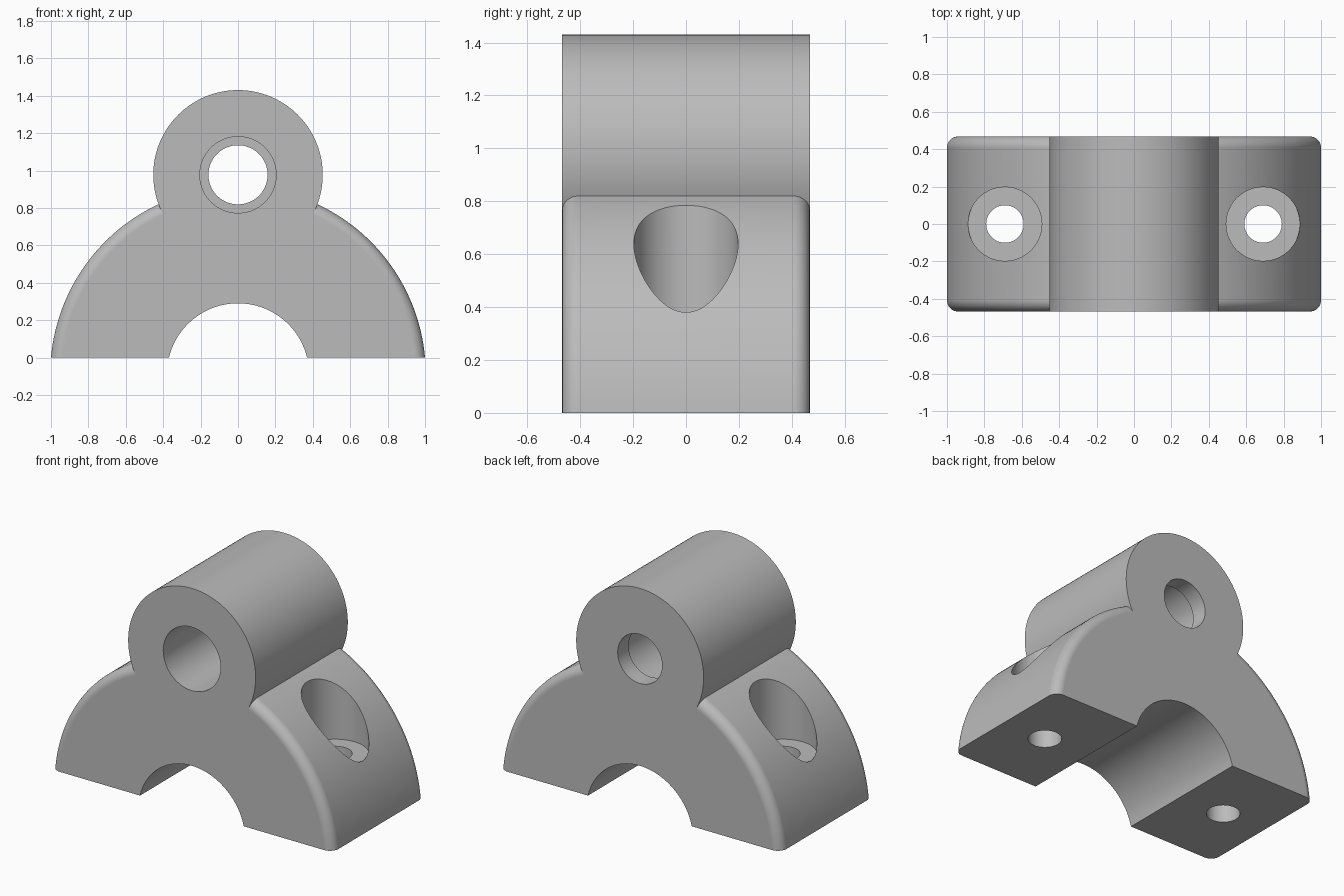
import bpy, bmesh, math
from mathutils import Matrix

default = bpy.data.objects.get("Cube")
if default:
    bpy.data.objects.remove(default, do_unlink=True)

HALF_Y = 0.468          # half the clamp's depth
ARC_Z = -0.09           # height of the saddle arc's centre
BOSS_Z = 0.977          # height of the pivot boss's axis
FILLET = 0.06

grey = bpy.data.materials.new("grey metal")
grey.use_nodes = True
colour = (0.5, 0.5, 0.5, 1)
grey.diffuse_color = colour
grey.node_tree.nodes["Principled BSDF"].inputs["Base Color"].default_value = colour


def make_object(name, bm):
    mesh = bpy.data.meshes.new(name)
    bm.to_mesh(mesh)
    bm.free()
    mesh.materials.append(grey)
    obj = bpy.data.objects.new(name, mesh)
    bpy.context.collection.objects.link(obj)
    return obj


def cylinder(name, radius, start, end, axis, x=0, z=0, sides=96, fillet=0):
    """Cylinder from start to end along the y or z axis."""
    bm = bmesh.new()
    bmesh.ops.create_cone(bm, cap_ends=True, segments=sides, radius1=radius,
                          radius2=radius, depth=end - start)
    if fillet:
        rims = [e for e in bm.edges
                if abs(e.verts[0].co.z - e.verts[1].co.z) < 0.001]
        bmesh.ops.bevel(bm, geom=rims, offset=fillet, segments=8,
                        profile=0.5, affect='EDGES')
    middle = (start + end) / 2
    if axis == 'y':
        place = Matrix.Translation((x, middle, z)) @ Matrix.Rotation(math.pi / 2, 4, 'X')
    else:
        place = Matrix.Translation((x, 0, middle))
    bmesh.ops.transform(bm, matrix=place, verts=bm.verts)
    return make_object(name, bm)


def combine(target, tool, operation):
    """Apply a boolean and discard the tool."""
    mod = target.modifiers.new(operation.title(), 'BOOLEAN')
    mod.operation = operation
    mod.solver = 'EXACT'
    mod.object = tool
    tool.hide_render = True
    bpy.context.view_layer.objects.active = target
    bpy.ops.object.modifier_apply(modifier=mod.name)
    bpy.data.objects.remove(tool, do_unlink=True)


# Arched saddle with rounded outer rims
clamp = cylinder("saddle_clamp", 1.004, -HALF_Y, HALF_Y, 'y', z=ARC_Z,
                 sides=192, fillet=FILLET)

# Pivot boss on top
boss = cylinder("pivot_boss", 0.453, -HALF_Y, HALF_Y, 'y', z=BOSS_Z, sides=128)
combine(clamp, boss, 'UNION')

# Flat underside
bm = bmesh.new()
bmesh.ops.create_cube(bm, size=3, matrix=Matrix.Translation((0, 0, -1.5)))
combine(clamp, make_object("base_cutter", bm), 'DIFFERENCE')

# Pipe channel, pivot hole and its deep counterbore from the front
for name, radius, start, end, z in (
        ("channel_cutter", 0.38, -1, 1, ARC_Z),
        ("pivot_hole_cutter", 0.158, -1, 1, BOSS_Z),
        ("pivot_counterbore_cutter", 0.204, -1, HALF_Y - 0.11, BOSS_Z)):
    combine(clamp, cylinder(name, radius, start, end, 'y', z=z), 'DIFFERENCE')

# Counterbored bolt holes on both sides
for side in (-1, 1):
    for name, radius, bottom in (("bolt_hole_cutter", 0.1, -1),
                                 ("bolt_counterbore_cutter", 0.197, 0.375)):
        combine(clamp, cylinder(name, radius, bottom, 2, 'z', x=side * 0.69),
                'DIFFERENCE')

# Smooth curved faces, crisp edges, flat ends
bpy.ops.object.select_all(action='DESELECT')
clamp.select_set(True)
bpy.context.view_layer.objects.active = clamp
bpy.ops.object.shade_smooth_by_angle(angle=math.radians(25))
weighted = clamp.modifiers.new("Weighted Normals", 'WEIGHTED_NORMAL')
weighted.keep_sharp = True
